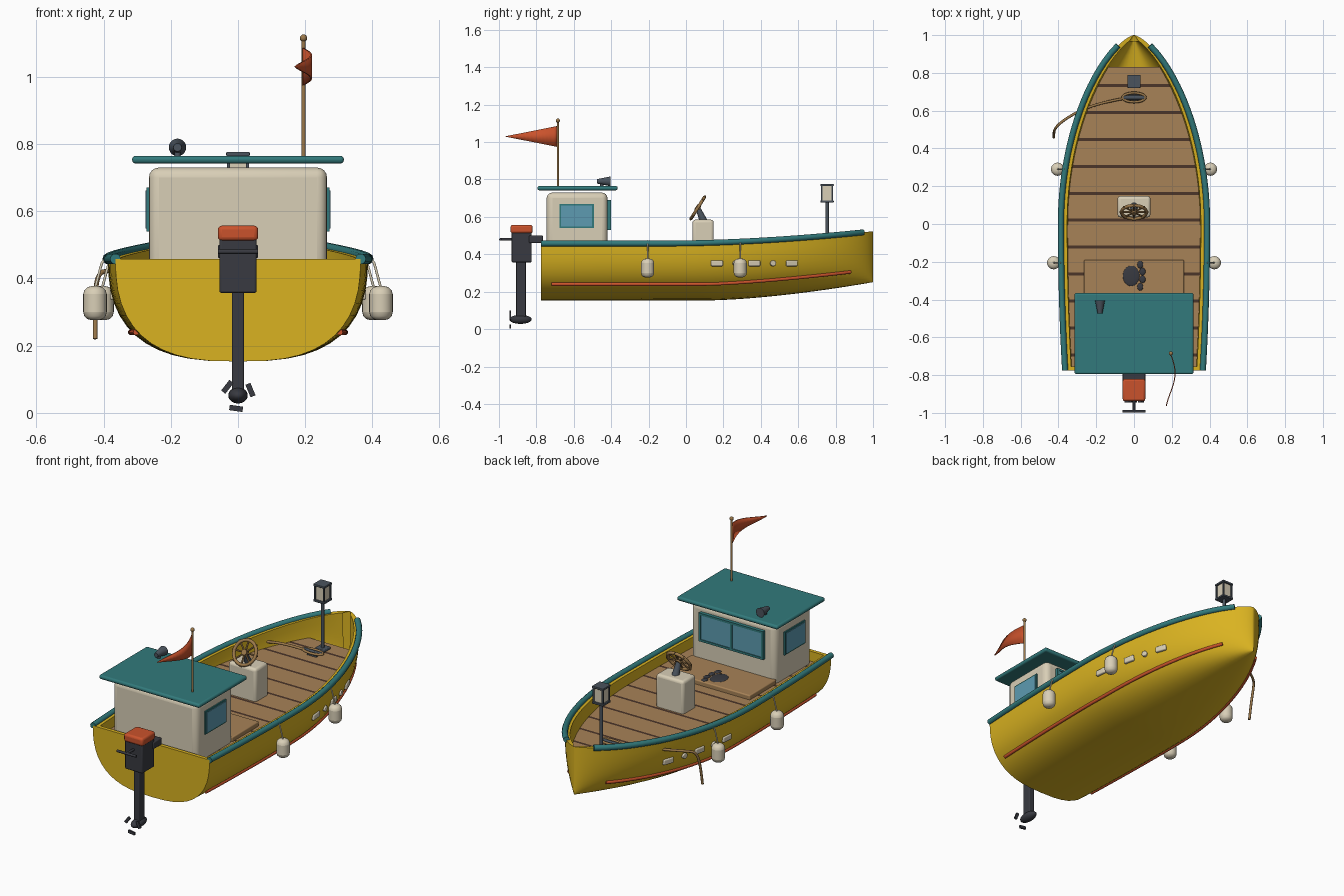
import bpy, bmesh, math
from mathutils import Vector, Matrix

if "Cube" in bpy.data.objects:
    bpy.data.objects.remove(bpy.data.objects["Cube"])


def material(name, *rgb):
    m = bpy.data.materials.new(name)
    m.use_nodes = True
    m.diffuse_color = (*rgb, 1)
    m.node_tree.nodes["Principled BSDF"].inputs["Base Color"].default_value = (*rgb, 1)
    return m


YELLOW = material("hull yellow", .70, .45, .015)
TEAL = material("trim teal", .032, .195, .2)
WOOD = material("deck wood", .39, .225, .095)
SEAM = material("seam brown", .07, .035, .022)
CREAM = material("cream paint", .69, .62, .47)
DARK = material("dark metal", .04, .042, .052)
SLATE = material("slate metal", .07, .088, .11)
RED = material("signal red", .59, .085, .025)
GLASS = material("window blue", .11, .33, .44)
ROPE = material("rope tan", .33, .19, .07)


# Helpers
def activate(obj):
    bpy.ops.object.select_all(action="DESELECT")
    obj.select_set(True)
    bpy.context.view_layer.objects.active = obj


def finish(obj, name, mat, bevel=0, segs=3):
    obj.name = name
    obj.data.materials.append(mat)
    if bevel:
        b = obj.modifiers.new("bevel", "BEVEL")
        b.width, b.segments = bevel, segs
    activate(obj)
    bpy.ops.object.shade_smooth_by_angle(angle=math.radians(40))
    return obj


def mesh(name, verts, faces, mat):
    me = bpy.data.meshes.new(name)
    me.from_pydata(verts, [], faces)
    bm = bmesh.new()
    bm.from_mesh(me)
    bmesh.ops.recalc_face_normals(bm, faces=bm.faces)
    bm.to_mesh(me)
    bm.free()
    obj = bpy.data.objects.new(name, me)
    bpy.context.collection.objects.link(obj)
    return finish(obj, name, mat)


def box(name, lo, hi, mat, bevel=0, segs=3):
    lo, hi = Vector(lo), Vector(hi)
    bpy.ops.mesh.primitive_cube_add(size=1)
    obj = bpy.context.object
    obj.data.transform(Matrix.Translation((lo + hi) / 2) @ Matrix.Diagonal((*(hi - lo), 1)))
    return finish(obj, name, mat, bevel, segs)


def rod(name, p, q, r, mat, r2=None, sides=16, bevel=0):
    p, q = Vector(p), Vector(q)
    bpy.ops.mesh.primitive_cone_add(vertices=sides, radius1=r, radius2=r if r2 is None else r2,
                                    depth=(q - p).length)
    obj = bpy.context.object
    obj.data.transform(Matrix.Translation((p + q) / 2)
                       @ (q - p).to_track_quat("Z", "Y").to_matrix().to_4x4())
    return finish(obj, name, mat, bevel)


def ball(name, c, size, mat):
    bpy.ops.mesh.primitive_uv_sphere_add(segments=20, ring_count=12, radius=1)
    obj = bpy.context.object
    obj.data.transform(Matrix.Translation(c) @ Matrix.Diagonal((*size, 1)))
    return finish(obj, name, mat)


def tube(name, pts, r, mat, kind="POLY"):
    cu = bpy.data.curves.new(name, "CURVE")
    cu.dimensions, cu.bevel_depth, cu.bevel_resolution, cu.use_fill_caps = "3D", r, 3, True
    sp = cu.splines.new(kind)
    sp.points.add(len(pts) - 1)
    for pt, co in zip(sp.points, pts):
        pt.co = (*co, 1)
    if kind == "NURBS":
        sp.use_endpoint_u, sp.order_u = True, 3
    obj = bpy.data.objects.new(name, cu)
    bpy.context.collection.objects.link(obj)
    activate(obj)
    bpy.ops.object.convert(target="MESH")
    return finish(bpy.context.object, name, mat)


# Hull form: half beam, sheer, keel and section shape
def beam(y):
    return .387 * max(0, 1 - y * y) ** .68 if y > 0 else .387 - .022 * (y / .77) ** 2


def sheer(y):
    return .458 + .065 * max(0, (y + .1) / 1.1) ** 1.8


def keel(y):
    return .153 + .098 * max(0, (y - .1) / .9) ** 1.6


def section(t):
    return (1 - (1 - t) ** 2.5) ** .36


def side(y, z):
    return beam(y) * section((z - keel(y)) / (sheer(y) - keel(y)))


# Hull: closed rings of outer and inner skin lofted from stern to stem
N = 12
STERN, WALL = -.775, .033
heights = [(abs(i) / N) ** 2 for i in range(-N, N + 1)]
stations = [STERN + (1 - STERN) * math.sin(k / 36 * math.pi / 2) for k in range(37)]
verts, ring = [], 2 * len(heights)
for y in stations:
    for inner in (False, True):
        ys = min(max(y, STERN + .02), .97) if inner else y
        w = max(beam(ys) - (WALL if inner else 0), .002)
        zk = keel(ys) + (WALL if inner else 0)
        loop = [(math.copysign(w * section(t), i - N), ys, zk + t * (sheer(ys) - zk))
                for i, t in enumerate(heights)]
        verts += loop[::-1] if inner else loop
faces = [(k * ring + i, k * ring + (i + 1) % ring, (k + 1) * ring + (i + 1) % ring, (k + 1) * ring + i)
         for k in range(len(stations) - 1) for i in range(ring)]
half = ring // 2
faces += [tuple(range(half)), tuple(range(half, ring)), (0, half - 1, half, ring - 1)]
faces.append(tuple(range((len(stations) - 1) * ring, (len(stations) - 1) * ring + half)))
mesh("hull", verts, faces, YELLOW)

# Deck: crosswise planks with dark seams
DECK = .402
SEAMS = [.7325 - .1425 * k for k in range(11)]
rows = sorted([STERN + .01, .83] + [s + d for s in SEAMS for d in (-.008, .008)]
              + [s + .0713 for s in SEAMS])
rows = [y for y in rows if STERN < y <= .83]
dv = [(s * (side(y, DECK) - .02), y, DECK) for y in rows for s in (-1, 1)]
df = [(2 * k, 2 * k + 1, 2 * k + 3, 2 * k + 2) for k in range(len(rows) - 1)]
deck = mesh("deck", dv, df, WOOD)
deck.data.materials.append(SEAM)
for f in deck.data.polygons:
    f.material_index = int(any(abs(f.center.y - s) < .004 for s in SEAMS))

# Gunwales, rub strips, hull ports and fenders on both sides
for s, tag in ((1, "left"), (-1, "right")):
    ys = [-.775 + 1.72 * k / 40 for k in range(41)]
    tube(f"{tag}_gunwale", [(s * beam(y), y, sheer(y)) for y in ys], .016, TEAL)
    ys = [-.72 + 1.6 * k / 32 for k in range(33)]
    strip = [(y, .24 + .065 * max(0, (y - .1) / .78) ** 1.4) for y in ys]
    tube(f"{tag}_rub_strip", [(s * (side(y, z) + .003), y, z) for y, z in strip], .009, RED)
    for k in range(5):
        y, z = .165 + .1 * k, .352
        c = Vector((s * side(y, z), y, z))
        along = Vector((s * (side(y + .01, z) - side(y - .01, z)), .02, 0)).normalized()
        n = Vector((s * along.y, -s * along.x, 0))
        if k % 2:
            rod(f"{tag}_round_port", c - n * .01, c + n * .01, .016, CREAM, bevel=.004)
        else:
            p = box(f"{tag}_square_port", (-.032, -.01, -.016), (.032, .01, .016), CREAM, .006)
            p.matrix_world = Matrix.Translation(c) @ along.to_track_quat("X", "Z").to_matrix().to_4x4()
    for y in (.29, -.205):
        x = beam(y) + .04
        rod(f"{tag}_fender", (s * x, y, .276), (s * x, y, .377), .035, CREAM, sides=24, bevel=.024)
        tube(f"{tag}_fender_line", [(s * beam(y), y, sheer(y) + .015),
                                    (s * (x - .02), y, .445), (s * x, y, .37)], .004, CREAM)

# Cabin with floating roof and framed windows
box("cabin", (-.265, -.745, .38), (.265, -.42, .73), CREAM, .03, 4)
box("cabin_roof", (-.315, -.795, .742), (.315, -.365, .765), TEAL, .01)
for s, tag in ((1, "left"), (-1, "right")):
    box(f"{tag}_window_frame", (s * .267 - .005, -.677, .54), (s * .267 + .005, -.493, .67), TEAL)
    box(f"{tag}_window", (s * .27 - .005, -.668, .549), (s * .27 + .005, -.502, .661), GLASS)
    box(f"{tag}_windscreen_pane", (s * .1 - .092, -.42, .54), (s * .1 + .092, -.404, .68), GLASS)
box("windscreen_frame", (-.2, -.425, .53), (.2, -.408, .69), TEAL)
for x in (-.195, 0, .195):
    box("windscreen_post", (x - .006, -.42, .53), (x + .006, -.4, .69), TEAL)
for z in (.536, .684):
    box("windscreen_rail", (-.2, -.42, z - .006), (.2, -.4, z + .006), TEAL)

# Roof horn
rod("roof_horn", (-.18, -.475, .79), (-.18, -.405, .79), .012, SLATE, r2=.026, sides=20)
rod("horn_foot", (-.18, -.45, .762), (-.18, -.45, .79), .009, SLATE)

# Flag and pole
px, py = .195, -.685
rod("flag_pole", (px, py, .762), (px, py, 1.11), .006, ROPE)
ball("flag_pole_knob", (px, py, 1.115), (.011, .011, .011), ROPE)
steps = [k / 14 for k in range(15)]
fv = [(px + .025 * math.sin(4.2 * u), py - .28 * u, 1.03 + e * .055 * (1.02 - u))
      for u in steps for e in (-1, 1)]
flag = mesh("flag", fv, [(2 * k, 2 * k + 1, 2 * k + 3, 2 * k + 2) for k in range(14)], RED)
flag.modifiers.new("thickness", "SOLIDIFY").thickness = .005

# Hatch with pad and four small spots
box("hatch", (-.265, -.43, .39), (.265, -.19, .427), WOOD, .006)
spots = [(-.015, -.275, .044, .054)] + [(x, y, .016, .02) for x, y in
                                        ((.033, -.215), (.045, -.252), (.045, -.293), (.033, -.333))]
for x, y, rx, ry in spots:
    ball("hatch_pad", (x, y, .427), (rx, ry, .006), DARK)

# Helm console and spoked wheel
box("console", (-.087, .035, .38), (.087, .148, .585), CREAM, .015)
hub = Vector((0, .063, .648))
tilt = Matrix.Rotation(math.radians(58), 4, "X")
rod("wheel_stalk", (0, .095, .575), hub, .021, SLATE, r2=.013)
bpy.ops.mesh.primitive_torus_add(major_radius=.066, minor_radius=.009, major_segments=32, minor_segments=10)
rim = bpy.context.object
rim.data.transform(Matrix.Translation(hub) @ tilt)
finish(rim, "wheel_rim", ROPE)
axis = tilt @ Vector((0, 0, .012))
rod("wheel_hub", hub - axis, hub + axis, .016, ROPE)
for k in range(8):
    a = k * math.pi / 4
    rod("wheel_spoke", hub, hub + tilt @ Vector((.078 * math.cos(a), .078 * math.sin(a), 0)), .005, ROPE, sides=8)

# Bow lantern
ly = .755
box("lantern_base", (-.03, ly - .03, DECK - .005), (.03, ly + .03, DECK + .012), SLATE, .004)
rod("lantern_post", (0, ly, DECK), (0, ly, .69), .009, SLATE)
box("lantern_glass", (-.026, ly - .026, .685), (.026, ly + .026, .77), CREAM)
for z in (.682, .77):
    box("lantern_plate", (-.035, ly - .035, z - .006), (.035, ly + .035, z + .006), SLATE, .003)
for x in (-.028, .028):
    for y in (-.028, .028):
        box("lantern_corner", (x - .004, ly + y - .004, .68), (x + .004, ly + y + .004, .77), SLATE)

# Mooring cleat, coil and line
box("cleat_bar", (-.06, .66, DECK + .012), (.06, .68, DECK + .026), SLATE, .005)
box("cleat_foot", (-.03, .655, DECK - .005), (.03, .685, DECK + .016), SLATE, .004)
coil = [(.06 * math.cos(a), .67 + .024 * math.sin(a), DECK + .02)
        for a in [k * math.pi / 12 for k in range(25)]]
tube("rope_coil", coil, .007, ROPE)
tube("mooring_line", [(-.05, .665, .42), (-.16, .645, .435), (-.28, .605, .43), (-.38, .545, .425),
                      (-.42, .505, .415), (-.425, .475, .32), (-.425, .46, .22)], .007, ROPE, "NURBS")

# Outboard motor
my = -.885
box("motor_body", (-.055, -.932, .357), (.055, -.825, .52), DARK, .006)
box("motor_cap", (-.06, -.938, .512), (.06, -.82, .557), RED, .012)
box("motor_clamp", (-.06, -.84, .46), (.06, -.765, .5), DARK, .006)
box("motor_leg", (-.018, -.908, .05), (.018, -.856, .37), DARK, .005)
ball("propeller_hub", (0, my, .052), (.029, .06, .024), DARK)
rod("tiller", (0, -.925, .48), (0, -.99, .48), .007, DARK)
rod("tiller_grip", (-.06, -.992, .48), (.06, -.992, .48), .007, DARK)
for k in range(3):
    blade = box("propeller_blade", (-.02, -.005, -.008), (.02, .005, .008), DARK)
    turn = Matrix.Rotation(math.radians(8 + 120 * k), 4, "Y")
    blade.matrix_world = Matrix.Translation((0, -.94, .053)) @ turn @ Matrix.Translation((0, 0, -.04))
